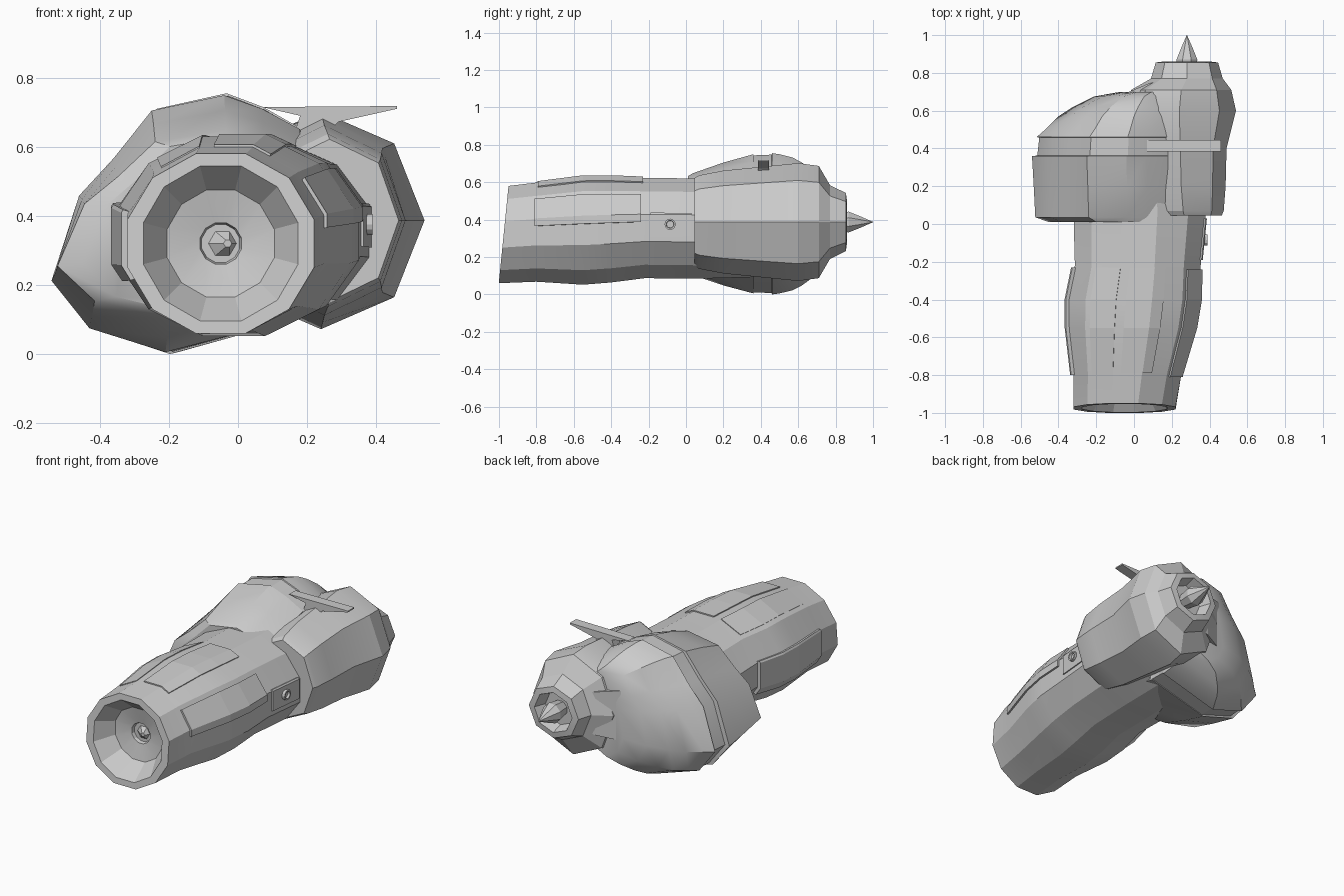
import bpy, bmesh
from math import cos, sin, radians, pi

if "Cube" in bpy.data.objects:
    bpy.data.objects.remove(bpy.data.objects["Cube"])

COL = bpy.context.collection


def finish(bm, name, smooth=None):
    bmesh.ops.remove_doubles(bm, verts=bm.verts, dist=1e-5)
    bmesh.ops.recalc_face_normals(bm, faces=bm.faces)
    me = bpy.data.meshes.new(name)
    bm.to_mesh(me)
    bm.free()
    ob = bpy.data.objects.new(name, me)
    COL.objects.link(ob)
    if smooth:
        bpy.ops.object.select_all(action='DESELECT')
        ob.select_set(True)
        bpy.context.view_layer.objects.active = ob
        bpy.ops.object.shade_smooth_by_angle(angle=radians(smooth))
    return ob


def loft(name, rings, smooth=None):
    """Skin a list of closed rings and cap both ends."""
    bm = bmesh.new()
    vs = [[bm.verts.new(p) for p in r] for r in rings]
    n = len(rings[0])
    for a, b in zip(vs, vs[1:]):
        for i in range(n):
            j = (i + 1) % n
            bm.faces.new((a[i], a[j], b[j], b[i]))
    bm.faces.new(vs[0])
    bm.faces.new(vs[-1])
    return finish(bm, name, smooth)


def ring(y, cx, cz, rx, rz, n, rot=0.0, tilt=0.0):
    out = []
    for i in range(n):
        a = rot + 2 * pi * i / n
        z = cz + rz * sin(a)
        out.append((cx + rx * cos(a), y + tilt * (z - cz), z))
    return out


# Barrel stations: y, centre x, centre z, half width, half height
BARREL = [(-.975, -.05, .32, .27, .26), (-.8, -.035, .333, .285, .265),
          (-.55, -.012, .341, .337, .289), (-.4, 0, .347, .35, .283),
          (-.22, .02, .355, .333, .268), (.05, .03, .352, .35, .268),
          (.35, .03, .352, .33, .26)]
K = 1 / cos(pi / 12)
R0 = pi / 12

# Barrel with funnel-shaped muzzle and hub socket
rings = []
for y, r in ((-.83, .055), (-.85, .06), (-.87, .155), (-.975, .224)):
    rings.append(ring(y, -.05, .32, r * K, r * K, 12, R0, .1 if r > .2 else 0))
for i, (y, cx, cz, rx, rz) in enumerate(BARREL):
    rings.append(ring(y, cx, cz, rx * K, rz * K, 12, R0, .1 if i == 0 else 0))
loft("barrel", rings, 20)
loft("muzzle_core", [ring(-.82, -.05, .32, .05, .05, 6),
                     ring(-.86, -.03, .32, .012, .012, 6)])


def barrel_pt(y, deg, off):
    """Point on the twelve-sided barrel, pushed out by off."""
    for s, t in zip(BARREL, BARREL[1:]):
        if s[0] <= y <= t[0]:
            f = (y - s[0]) / (t[0] - s[0])
            cx, cz, rx, rz = [u + f * (v - u) for u, v in zip(s[1:], t[1:])]
            break
    a = radians(deg)
    k = 1 / cos(a - radians(30) * round(deg / 30))
    return (cx + (rx + off) * k * cos(a), y, cz + (rz + off) * k * sin(a))


def panel(name, y0, y1, degs, off):
    """Armour plate following the barrel surface."""
    ys = [y0] + [s[0] for s in BARREL if y0 < s[0] < y1] + [y1]
    loft(name, [[barrel_pt(y, d, off) for d in degs] +
                [barrel_pt(y, d, -.03) for d in reversed(degs)] for y in ys])


panel("top_plate", -.79, -.23, (64, 75, 97), .007)
panel("right_plate", -.81, -.24, (7, 15, 40), .01)
panel("left_plate", -.8, -.23, (163, 165, 195, 205), .018)
panel("upper_left_plate", -.8, -.23, (105, 130), .004)
panel("sensor_plate", -.19, .03, (-9, 15, 17), .008)

# Round sensor on the right side
loft("sensor_ring", [[(x, -.085 + r * cos(i * pi / 6), .375 + r * sin(i * pi / 6))
                      for i in range(12)]
                     for x, r in ((.34, .03), (.39, .03), (.39, .021), (.375, .019))])

# Side housing: one outline, scaled along y about a pivot, with a groove
OUT = [(-.54, .21), (-.46, .46), (-.36, .57), (-.25, .71), (-.04, .755), (.07, .715),
       (.18, .655), (.2, .38), (.17, .1), (-.02, .05), (-.21, 0), (-.43, .07)]
PX, PZ = .16, .37


def section(y, sx, sz):
    return [(PX + (x - PX) * sx, y, PZ + (z - PZ) * sz) for x, z in OUT]


loft("side_housing", [section(*s) for s in (
    (.01, .87, .68), (.035, .975, .72), (.2, .987, .87), (.36, 1, .985),
    (.362, .96, .97), (.458, .945, .98), (.46, .965, 1), (.5, .9, .985),
    (.57, .8, .94), (.62, .69, .87), (.675, .53, .76), (.7, .33, .66))], 28)

# Web joining housing and pod
loft("joining_web", [[(x, .4, z0), (x, y, z0), (x, y, z1), (x, .4, z1)]
                     for x, y, z0, z1 in ((-.05, .69, .24, .54), (.08, .745, .26, .52),
                                          (.25, .77, .3, .48))])

# Octagonal pod with hollow nozzle
POD = [(.045, .265, .2, .235), (.07, .26, .215, .25), (.2, .25, .235, .275),
       (.4, .245, .245, .295), (.6, .24, .3, .315), (.71, .25, .265, .3),
       (.77, .28, .19, .197), (.855, .28, .165, .155), (.86, .28, .125, .12),
       (.79, .28, .1, .1)]
loft("side_pod", [ring(y, cx, .387, rx, rz, 8) for y, cx, rx, rz in POD], 20)
# Pointed spike in the nozzle
loft("spike", [ring(y, .28, .387, r, r, 8, pi / 8) for y, r in
               ((.78, .045), (.87, .06), (.93, .034), (1, .001))])

# Flat sight fin
FIN = [(.07, .715), (.46, .718), (.46, .71), (.29, .672), (.25, .63), (.16, .63), (.18, .69)]
loft("sight_fin", [[(x, y, z) for x, z in FIN] for y in (.385, .445)])
